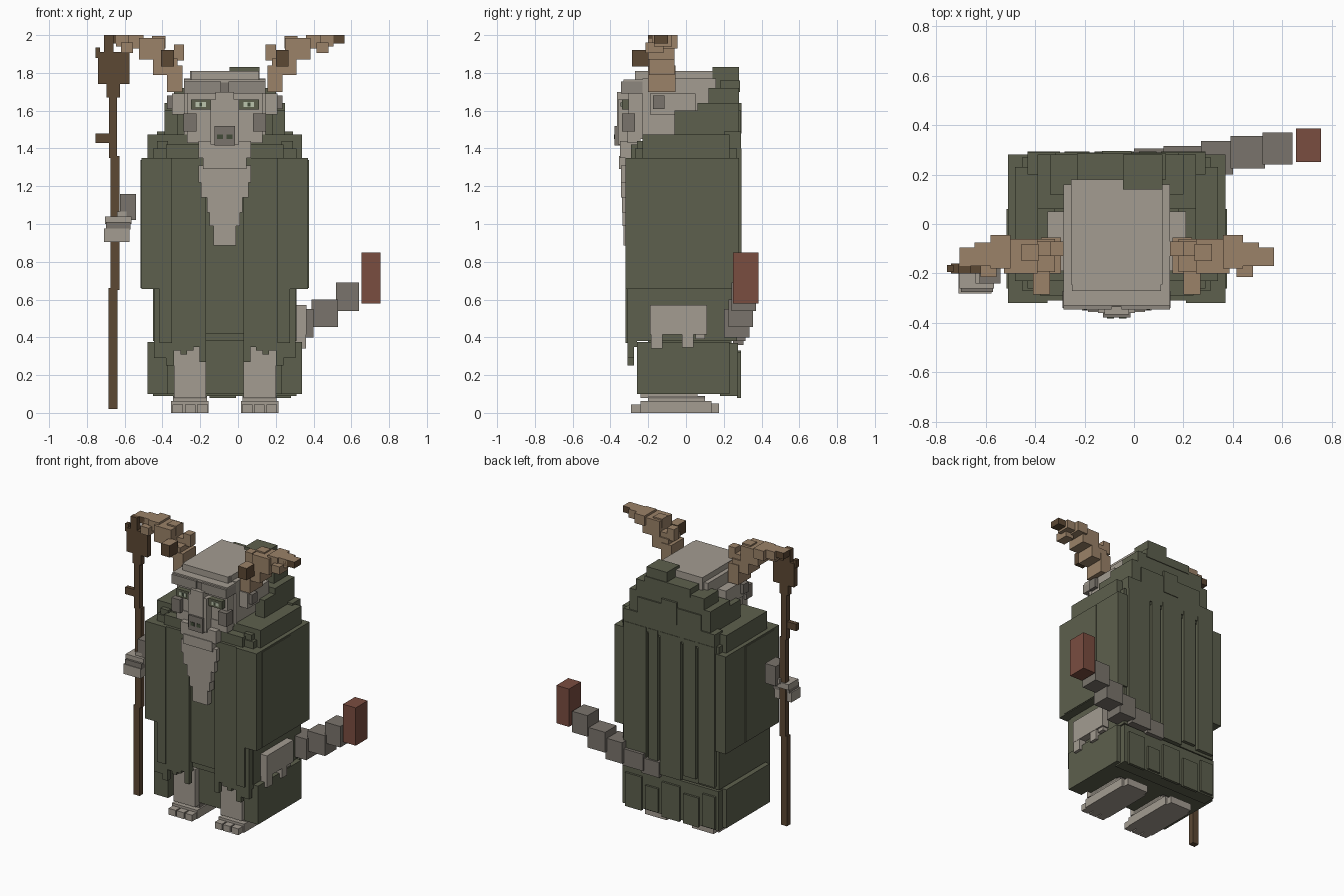
import bpy, bmesh

cube = bpy.data.objects.get("Cube")
if cube:
    bpy.data.objects.remove(cube, do_unlink=True)

COLOURS = {
    "robe_green": (0.110, 0.117, 0.075), "pale_fur": (0.367, 0.332, 0.283),
    "grey_fur": (0.195, 0.175, 0.150), "brow_grey": (0.270, 0.243, 0.209),
    "horn_tan": (0.328, 0.223, 0.138), "dark_wood": (0.107, 0.065, 0.034),
    "tail_red": (0.195, 0.074, 0.051), "eye_pale": (0.50, 0.56, 0.42),
    "dark_green": (0.055, 0.070, 0.040),
}
MATS = {}
for name, c in COLOURS.items():
    m = bpy.data.materials.new(name)
    m.use_nodes = True
    m.diffuse_color = (*c, 1)
    m.node_tree.nodes["Principled BSDF"].inputs["Base Color"].default_value = (*c, 1)
    MATS[name] = m

CX = -0.07  # the figure's own centre line


def part(name, mat, boxes, mirror=False, centred=True, top_mat=None):
    """One object from boxes (x0, x1, y0, y1, z0, z1), optionally mirrored."""
    bm = bmesh.new()
    off = CX if centred else 0
    for x0, x1, y0, y1, z0, z1 in boxes:
        for s in ((1, -1) if mirror else (1,)):
            geo = bmesh.ops.create_cube(bm, size=1)
            for v in geo["verts"]:
                v.co = (off + s * (x0 + x1) / 2 + v.co.x * (x1 - x0),
                        (y0 + y1) / 2 + v.co.y * (y1 - y0),
                        (z0 + z1) / 2 + v.co.z * (z1 - z0))
    me = bpy.data.meshes.new(name)
    me.materials.append(MATS[mat])
    if top_mat:
        me.materials.append(MATS[top_mat])
        bm.normal_update()
        for f in bm.faces:
            f.material_index = int(f.normal.z > 0.5)
    bm.to_mesh(me)
    bm.free()
    ob = bpy.data.objects.new(name, me)
    bpy.context.collection.objects.link(ob)
    return ob


# Robe
part("robe_body", "robe_green", [(-.38, .38, -.27, .27, .38, 1.40),
                                 (-.37, .37, -.20, .24, .10, .38)])
part("robe_centre_flap", "robe_green", [(-.12, .12, -.285, -.26, .42, 1.36)])
part("robe_front_panels", "robe_green", [(.10, .375, -.31, -.26, .35, 1.35),
                                         (.28, .345, -.32, -.30, .37, 1.22)], mirror=True)
tatters = [(.10, .135, .27), (.165, .20, .33), (.20, .235, .31), (.235, .27, .33),
           (.27, .31, .25), (.31, .375, .29)]
part("robe_front_hem", "robe_green",
     [(a, b, -.31, -.275, z, .36) for a, b, z in tatters], mirror=True)
part("lower_side_skirts", "robe_green", [(.30, .41, -.26, .23, .10, .375)], mirror=True)
part("lower_back_skirt", "robe_green", [(-.38, .38, .18, .275, .09, .37)])
part("back_hem_plates", "robe_green",
     [(x, x + w, .27, .29, z, t) for x, w, z, t in
      ((-.36, .10, .10, .33), (-.23, .12, .08, .29), (-.08, .14, .08, .33),
       (.09, .10, .10, .27), (.22, .13, .08, .32))])
part("sleeves", "robe_green", [(.28, .44, -.32, .28, .655, 1.35)], mirror=True)
part("sleeve_plates", "robe_green", [(.43, .445, -.26, .06, .66, 1.34)], mirror=True)
part("back_strips", "robe_green",
     [(x, x + w, .26, .293, z, 1.40) for x, w, z in
      ((-.36, .13, .40), (-.21, .10, .42), (-.09, .16, .38), (.09, .07, .42), (.18, .18, .40))])
part("shoulders", "robe_green", [(.14, .41, -.23, .23, 1.35, 1.475),
                                 (.13, .31, -.29, -.20, 1.33, 1.42),
                                 (.30, .36, -.26, -.20, 1.35, 1.44)], mirror=True)
part("shoulder_base", "robe_green", [(-.30, .30, -.23, .28, 1.35, 1.47)])
part("hood", "robe_green", [(-.32, .32, .06, .28, 1.42, 1.64),
                            (-.27, .27, .12, .28, 1.60, 1.72),
                            (-.16, .20, .18, .285, 1.70, 1.76),
                            (.025, .185, .14, .28, 1.70, 1.83),
                            (-.36, .36, .20, .29, 1.37, 1.49)])
part("hood_back_patch", "robe_green", [(-.06, .06, .27, .295, 1.48, 1.64),
                                       (-.25, .25, .27, .29, 1.46, 1.60)])
part("hood_cheeks", "robe_green", [(.25, .32, -.06, .08, 1.46, 1.60)], mirror=True)

# Head and face
part("head", "pale_fur", [(-.185, .185, -.245, .18, 1.45, 1.81),
                          (-.215, .215, -.23, .16, 1.46, 1.77),
                          (-.20, .20, -.305, -.20, 1.45, 1.70)])
part("head_ridge", "pale_fur", [(-.18, .18, -.27, -.20, 1.765, 1.81)])
part("brow", "brow_grey", [(.02, .215, -.345, -.22, 1.69, 1.755)], mirror=True)
part("brow_top", "pale_fur", [(-.215, .215, -.33, -.22, 1.74, 1.765)])
part("brow_notch", "grey_fur", [(-.02, .02, -.335, -.28, 1.68, 1.75)])
part("ears", "pale_fur", [(.20, .28, -.19, .05, 1.58, 1.69)], mirror=True)
part("inner_ears", "grey_fur", [(.235, .305, -.175, -.115, 1.61, 1.68)], mirror=True)
part("eye_sockets", "robe_green", [(.075, .18, -.34, -.30, 1.605, 1.66)], mirror=True)
part("eyes", "eye_pale", [(.10, .155, -.344, -.335, 1.62, 1.645)], mirror=True)
part("pupils", "dark_green", [(.12, .135, -.347, -.34, 1.622, 1.643)], mirror=True)
part("cheek_tufts", "grey_fur", [(.15, .218, -.34, -.27, 1.49, 1.585)], mirror=True)
part("muzzle", "pale_fur", [(-.075, .075, -.36, -.28, 1.42, 1.66),
                            (-.05, .05, -.365, -.28, 1.52, 1.70)])
part("nose", "grey_fur", [(-.055, .055, -.378, -.33, 1.415, 1.52)])
part("nostrils", "dark_green", [(.01, .04, -.381, -.375, 1.45, 1.475)], mirror=True)
beard_rows = [(.20, -.31, 1.43, 1.50), (.14, -.35, 1.35, 1.44), (.115, -.355, 1.29, 1.36),
              (.14, -.345, 1.22, 1.31), (.125, -.345, 1.14, 1.23), (.095, -.34, 1.06, 1.15),
              (.08, -.335, .99, 1.07), (.06, -.33, .885, 1.00)]
part("beard", "pale_fur", [(-w, w, y, -.24, a, b) for w, y, a, b in beard_rows])

# Horns with cut branch ends
part("horns", "horn_tan", [(.225, .305, -.20, -.055, 1.70, 1.84),
                           (.25, .38, -.195, -.06, 1.79, 1.875),
                           (.32, .455, -.20, -.06, 1.87, 1.985),
                           (.43, .51, -.18, -.045, 1.93, 2.0),
                           (.49, .575, -.17, -.075, 1.94, 2.0),
                           (.485, .55, -.215, -.12, 1.905, 1.96),
                           (.215, .27, -.13, -.07, 1.865, 1.95),
                           (.25, .33, -.13, -.07, 1.87, 1.91),
                           (.315, .385, -.15, -.08, 1.93, 1.995)], mirror=True)
part("horn_branches", "dark_wood", [(.27, .338, -.285, -.19, 1.835, 1.92),
                                    (.55, .635, -.17, -.095, 1.955, 2.0)],
     mirror=True, top_mat="horn_tan")

# Legs and feet
part("legs", "pale_fur", [(.10, .27, -.24, .06, .08, .35)], mirror=True)
part("feet", "pale_fur", [(.085, .285, -.24, .135, 0, .062), (.10, .27, -.22, .175, 0, .05),
                          (.095, .275, -.20, .10, .06, .075)], mirror=True)
part("ankles", "grey_fur", [(.095, .275, -.20, .10, .062, .09)], mirror=True)
part("toes", "pale_fur", [(x, x + .056, -.29, -.23, 0, .045)
                          for x in (.09, .155, .22)], mirror=True)

# Free hand below the left sleeve
part("left_hand", "pale_fur", [(.20, .36, -.165, .08, .57, .68), (.24, .432, -.19, .11, .415, .57),
                               (.36, .43, -.185, -.125, .34, .42), (.36, .43, -.02, .04, .345, .42),
                               (.25, .31, -.185, -.125, .36, .42), (.36, .42, .05, .10, .39, .42)])

# Staff and the hand that grips it
part("staff", "dark_wood", [(-.685, -.638, -.20, -.16, .02, .66),
                            (-.675, -.628, -.20, -.16, .65, 1.36),
                            (-.683, -.64, -.20, -.16, 1.35, 1.70),
                            (-.755, -.675, -.195, -.165, 1.43, 1.48),
                            (-.695, -.625, -.20, -.16, 1.67, 1.75),
                            (-.74, -.575, -.20, -.16, 1.74, 1.91),
                            (-.755, -.73, -.195, -.165, 1.88, 1.935),
                            (-.71, -.66, -.20, -.16, 1.90, 2.0)], centred=False)
part("right_hand", "pale_fur", [(-.71, -.575, -.28, -.175, .905, .975),
                                (-.705, -.565, -.26, -.15, 1.0, 1.04),
                                (-.64, -.59, -.24, -.14, 1.03, 1.065)], centred=False)
part("right_knuckles", "grey_fur", [(-.70, -.57, -.275, -.17, .97, 1.01)], centred=False)
part("right_wrist", "grey_fur", [(-.625, -.54, -.24, -.12, 1.02, 1.16)], centred=False)

# Tail
part("tail", "grey_fur", [(0, .14, .25, .305, .36, .47), (.12, .28, .21, .315, .38, .50),
                          (.27, .40, .20, .335, .40, .55), (.39, .53, .225, .355, .455, .60),
                          (.52, .64, .24, .37, .54, .69)], centred=False)
part("tail_tip", "tail_red", [(.655, .755, .25, .385, .58, .85)], centred=False)
